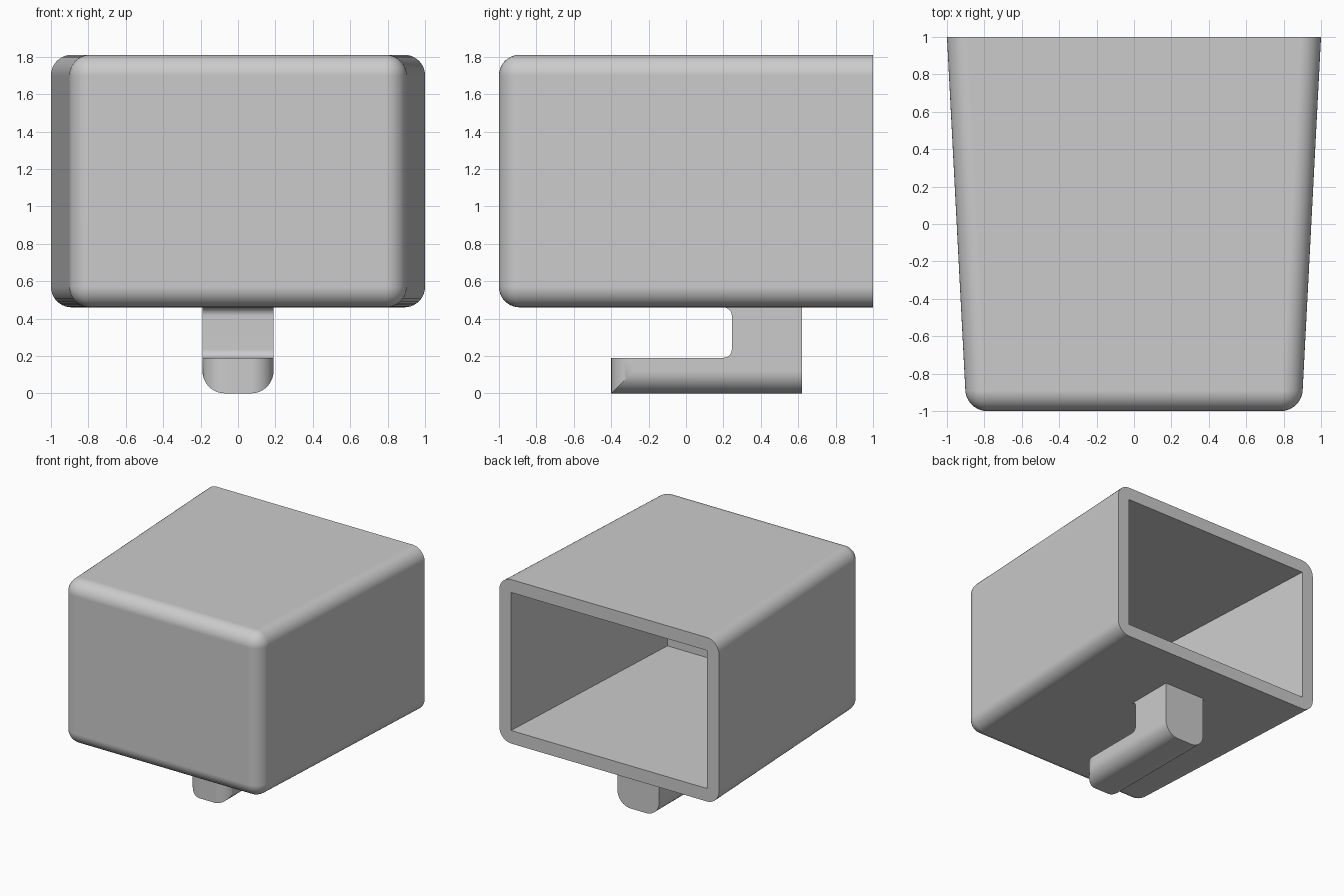
import bpy, bmesh, math

cube = bpy.data.objects.get("Cube")
if cube:
    bpy.data.objects.remove(cube, do_unlink=True)

BOTTOM, TOP = 0.46, 1.81      # housing height range
TAPER = 0.052                 # narrowing of each side per unit of depth
WALL, ROUND = 0.107, 0.11

grey = bpy.data.materials.new("light_grey")
grey.use_nodes = True
colour = (0.6, 0.6, 0.6, 1)
grey.diffuse_color = colour
grey.node_tree.nodes["Principled BSDF"].inputs["Base Color"].default_value = colour


def prism(bm, points, offset):
    """Extrude a closed outline by an offset vector."""
    face = bm.faces.new([bm.verts.new(p) for p in points])
    out = bmesh.ops.extrude_face_region(bm, geom=[face])
    moved = [v for v in out["geom"] if isinstance(v, bmesh.types.BMVert)]
    bmesh.ops.translate(bm, verts=moved, vec=offset)
    bmesh.ops.recalc_face_normals(bm, faces=bm.faces)


def tapered_box(bm, y0, y1, inset):
    """Box between two depths whose sides follow the housing taper."""
    def half(y):
        return 1 - inset - TAPER * (1 - y)
    z = BOTTOM + inset
    outline = [(-half(y0), y0, z), (half(y0), y0, z), (half(y1), y1, z), (-half(y1), y1, z)]
    prism(bm, outline, (0, 0, TOP - BOTTOM - 2 * inset))


def round_edges(bm, test, radius, segments):
    edges = [e for e in bm.edges if test(e.verts[0].co, e.verts[1].co)]
    bmesh.ops.bevel(bm, geom=edges, offset=radius, offset_type='OFFSET',
                    segments=segments, profile=0.5, affect='EDGES')


def make_object(name, bm):
    mesh = bpy.data.meshes.new(name)
    bm.to_mesh(mesh)
    bm.free()
    mesh.materials.append(grey)
    obj = bpy.data.objects.new(name, mesh)
    bpy.context.collection.objects.link(obj)
    return obj


def smooth(obj):
    bpy.ops.object.select_all(action='DESELECT')
    obj.select_set(True)
    bpy.context.view_layer.objects.active = obj
    bpy.ops.object.shade_smooth_by_angle(angle=math.radians(30))
    normals = obj.modifiers.new("even_shading", 'WEIGHTED_NORMAL')
    normals.keep_sharp = True


# Housing: every edge rounded except around the open back
bm = bmesh.new()
tapered_box(bm, -1, 1, 0)
round_edges(bm, lambda a, b: min(a.y, b.y) < 0, ROUND, 10)
housing = make_object("housing", bm)

# Hollow, sharp-cornered inside
bm = bmesh.new()
tapered_box(bm, -1 + WALL, 1.2, WALL)
cutter = make_object("cavity_cutter", bm)
cutter.hide_render = True
hollow = housing.modifiers.new("hollow", 'BOOLEAN')
hollow.operation = 'DIFFERENCE'
hollow.solver = 'EXACT'
hollow.object = cutter
bpy.context.view_layer.objects.active = housing
bpy.ops.object.modifier_apply(modifier="hollow")
bpy.data.objects.remove(cutter, do_unlink=True)
smooth(housing)


# Mounting hook: stem and forward arm from one side profile
def arc(cy, cz, r, start, end, steps=6):
    angles = [math.radians(start + (end - start) * i / steps) for i in range(steps + 1)]
    return [(cy + r * math.cos(t), cz + r * math.sin(t)) for t in angles]


HALF, TIP, HEEL, ARM, FILLET = 0.19, -0.4, 0.62, 0.19, 0.045
inner_y = 0.245 - FILLET
profile = [(TIP, 0), (HEEL, 0), (HEEL, BOTTOM + 0.03), (inner_y, BOTTOM + 0.03)]
profile += arc(inner_y, BOTTOM - FILLET, FILLET, 90, 0)
profile += arc(inner_y, ARM + FILLET, FILLET, 0, -90)
profile.append((TIP, ARM))

bm = bmesh.new()
prism(bm, [(-HALF, y, z) for y, z in profile], (2 * HALF, 0, 0))


def hook_edge(a, b):
    along_side = abs(a.x - b.x) < 0.001
    underside = max(a.z, b.z) < 0.001
    tip = max(a.y, b.y) < TIP + 0.001
    return along_side and (underside or tip)


round_edges(bm, hook_edge, 0.12, 10)
smooth(make_object("mounting_hook", bm))
